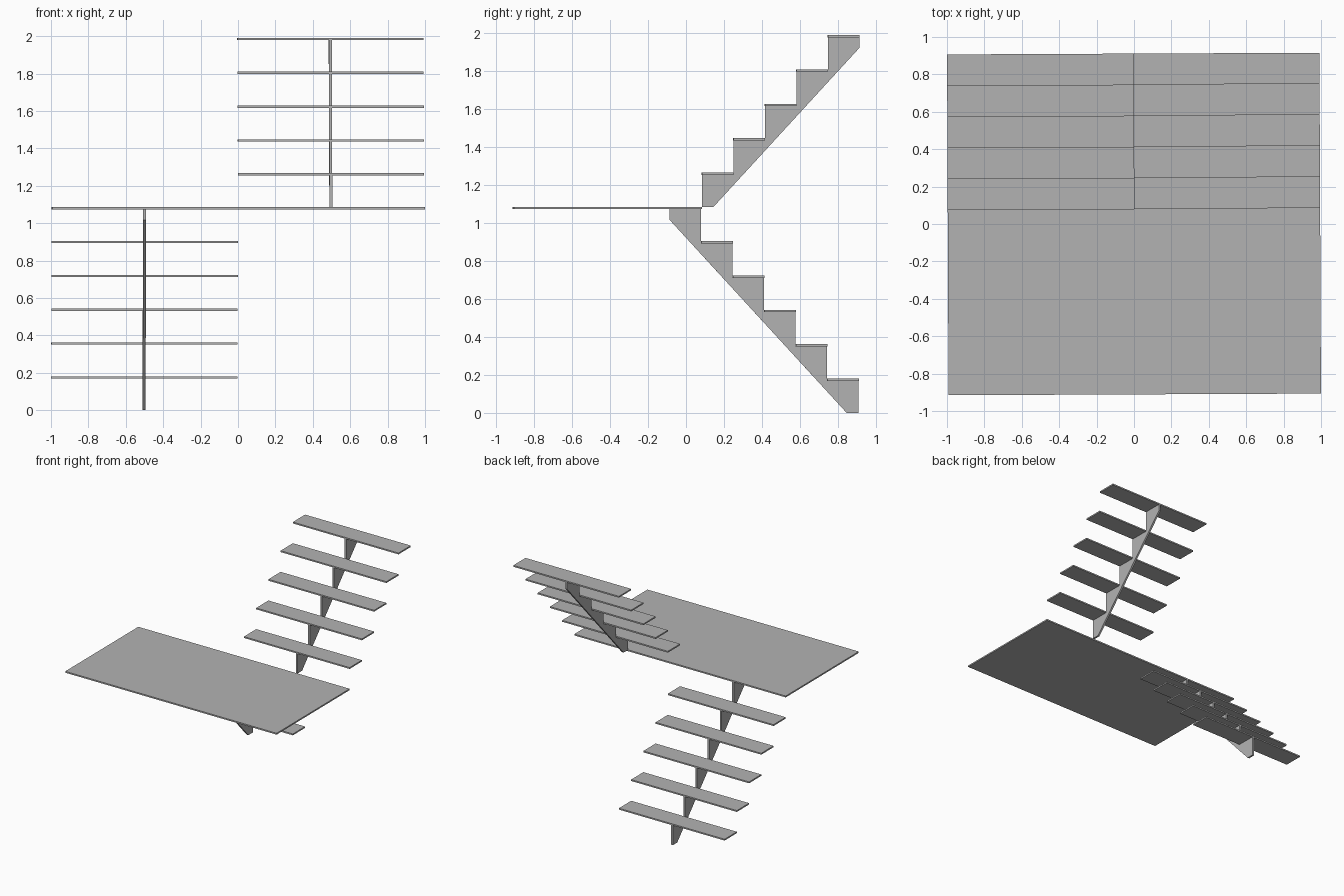
import bpy
import bmesh
from mathutils import Matrix, Vector

cube = bpy.data.objects.get("Cube")
if cube:
    bpy.data.objects.remove(cube, do_unlink=True)

RISE = 0.181      # height of one step
GOING = 0.166     # depth of one step
SLAB = 0.012      # tread and landing thickness
HALF_W = 0.9955
BACK = 0.911
LANDING_BACK = BACK - 5 * GOING
LANDING_TOP = 6 * RISE
TURN = Matrix.Rotation(0.0045, 4, "Z")

grey = bpy.data.materials.new("plain_grey")
grey.use_nodes = True
grey.diffuse_color = (0.45, 0.45, 0.45, 1)
grey.node_tree.nodes["Principled BSDF"].inputs["Base Color"].default_value = grey.diffuse_color


def prism(name, profile, x0, x1):
    """Extrude a (y, z) outline from x0 to x1."""
    bm = bmesh.new()
    face = bm.faces.new([bm.verts.new((x0, y, z)) for y, z in profile])
    ext = bmesh.ops.extrude_face_region(bm, geom=[face])
    moved = [v for v in ext["geom"] if isinstance(v, bmesh.types.BMVert)]
    bmesh.ops.translate(bm, verts=moved, vec=Vector((x1 - x0, 0, 0)))
    bmesh.ops.recalc_face_normals(bm, faces=bm.faces)
    bm.transform(TURN)
    mesh = bpy.data.meshes.new(name)
    bm.to_mesh(mesh)
    bm.free()
    mesh.materials.append(grey)
    obj = bpy.data.objects.new(name, mesh)
    bpy.context.collection.objects.link(obj)


def slab(name, x0, x1, y0, y1, top):
    low = top - SLAB
    prism(name, [(y0, low), (y1, low), (y1, top), (y0, top)], x0, x1)


# Landing
slab("landing", -HALF_W, HALF_W, -BACK, LANDING_BACK, LANDING_TOP)

# Treads of both flights
for i in range(5):
    y = BACK - i * GOING
    slab(f"lower_tread_{i + 1}", -HALF_W, 0, y - GOING, y, (i + 1) * RISE)
    y = LANDING_BACK + i * GOING
    slab(f"upper_tread_{i + 1}", 0, HALF_W, y, y + GOING, LANDING_TOP + (i + 1) * RISE)


def stringer(name, x, start, direction, base, steps, foot, cut):
    """Saw-toothed central beam with a straight sloping underside."""
    outline = [(start, base)]
    for i in range(steps):
        z = (i + 1) * RISE - SLAB
        if base:
            z += LANDING_TOP
        outline.append((start + direction * i * GOING, z))
        outline.append((start + direction * (i + 1) * GOING, z))
    end_y, end_z = outline[-1]
    outline += [(end_y, end_z - cut), (start + direction * foot, base)]
    prism(name, outline, x - 0.008, x + 0.008)


# Central beams under each flight
stringer("lower_stringer", -0.499, BACK, -1, 0, 6, 0.062, 0.056)
stringer("upper_stringer", 0.497, LANDING_BACK, 1, LANDING_TOP, 5, 0.062, 0.056)
